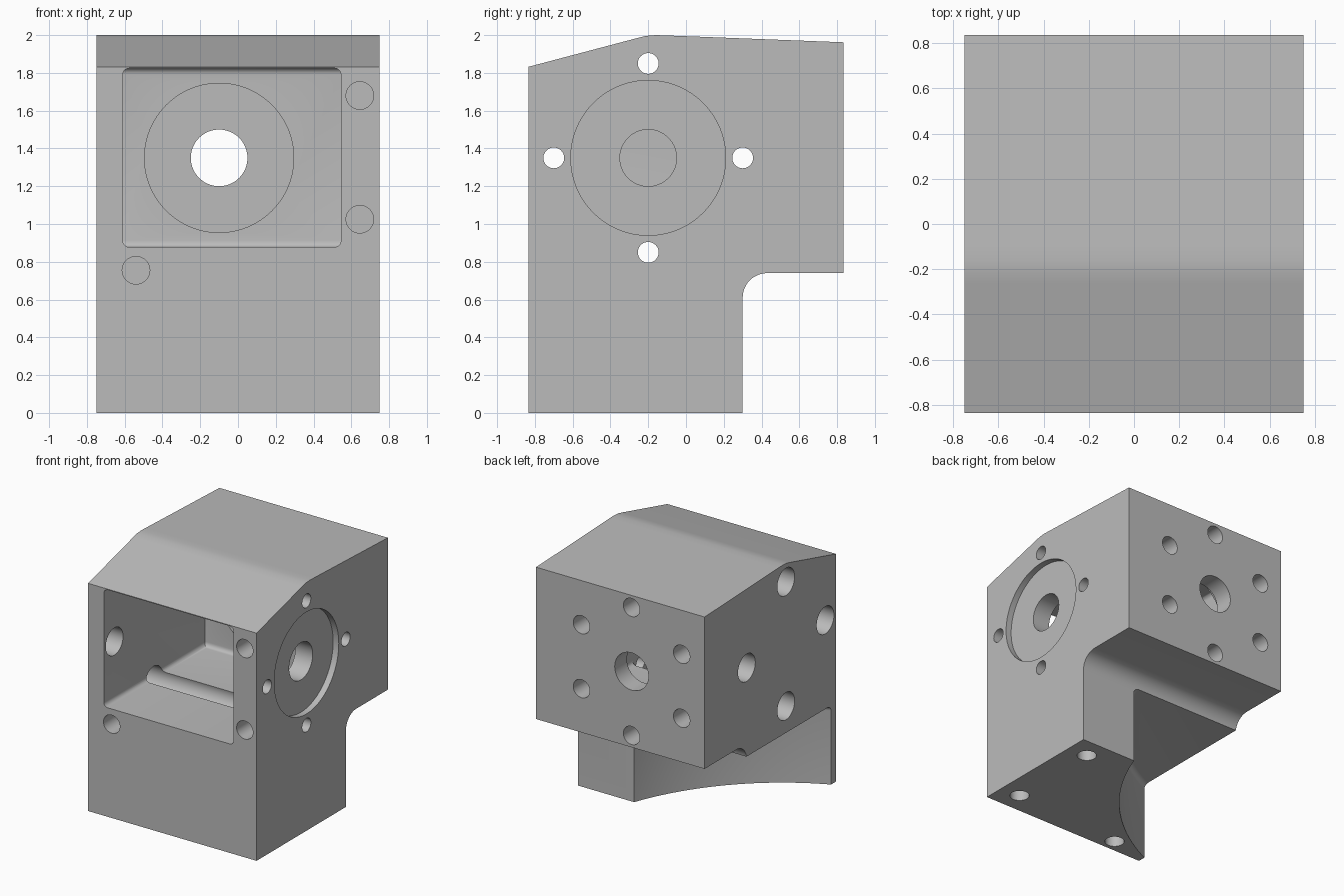
import bpy, bmesh, math
from mathutils import Matrix, Vector

old = bpy.data.objects.get("Cube")
if old:
    bpy.data.objects.remove(old)

grey = bpy.data.materials.new("plain_grey")
grey.use_nodes = True
colour = (0.5, 0.5, 0.5, 1)
grey.diffuse_color = colour
grey.node_tree.nodes["Principled BSDF"].inputs["Base Color"].default_value = colour


def make_object(name, bm):
    bmesh.ops.recalc_face_normals(bm, faces=bm.faces)
    mesh = bpy.data.meshes.new(name)
    bm.to_mesh(mesh)
    bm.free()
    obj = bpy.data.objects.new(name, mesh)
    bpy.context.collection.objects.link(obj)
    mesh.materials.append(grey)
    return obj


def cut(body, bm):
    """Subtract a closed shape from the body and discard the cutter."""
    cutter = make_object("cutter", bm)
    cutter.hide_render = True
    mod = body.modifiers.new("cut", 'BOOLEAN')
    mod.operation = 'DIFFERENCE'
    mod.solver = 'EXACT'
    mod.object = cutter
    bpy.context.view_layer.objects.active = body
    bpy.ops.object.modifier_apply(modifier=mod.name)
    bpy.data.objects.remove(cutter)


def rod(start, end, radius, sides=48):
    """Closed cylinder between two points."""
    a, b = Vector(start), Vector(end)
    axis = b - a
    bm = bmesh.new()
    turn = axis.to_track_quat('Z', 'Y').to_matrix().to_4x4()
    bmesh.ops.create_cone(bm, cap_ends=True, segments=sides, radius1=radius, radius2=radius,
                          depth=axis.length, matrix=Matrix.Translation((a + b) / 2) @ turn)
    return bm


# Main dimensions
HALF_X, FRONT, BACK = 0.75, -0.835, 0.835
STEP_Y, STEP_Z, FILLET = 0.3, 0.74, 0.13
CX, CY, CZ = -0.1, -0.2, 1.35          # bore axes
BOLT_R, PIN_R = 0.073, 0.055

# Body: side profile with a filleted step and softly rounded roof ridge
profile = [(FRONT, 0), (STEP_Y, 0)]
for i in range(13):
    t = math.pi - i * math.pi / 24
    profile.append((STEP_Y + FILLET + FILLET * math.cos(t), STEP_Z - FILLET + FILLET * math.sin(t)))
profile += [(BACK, STEP_Z), (BACK, 1.962), (-0.1, 1.998), (-0.16, 2.0),
            (-0.21, 1.996), (-0.26, 1.984), (FRONT, 1.832)]
bm = bmesh.new()
face = bm.faces.new([bm.verts.new((-HALF_X, y, z)) for y, z in profile])
side = bmesh.ops.extrude_face_region(bm, geom=[face])["geom"]
bmesh.ops.translate(bm, vec=(2 * HALF_X, 0, 0), verts=[v for v in side if isinstance(v, bmesh.types.BMVert)])
body = make_object("machined_housing", bm)

# Curved pocket below the overhang, with a small fillet under its ceiling
bm = rod((-1.53, 0.96, -0.2), (-1.53, 0.96, 0.635), 1.9, 192)
rim = [e for e in bm.edges if all(v.co.z > 0.6 for v in e.verts)]
bmesh.ops.bevel(bm, geom=rim, offset=0.04, segments=5, profile=0.5, affect='EDGES')
cut(body, bm)

# Front cavity with rounded long edges and rounded floor and ceiling at the back
bm = bmesh.new()
low, high = Vector((-0.61, -1.0, 0.877)), Vector((0.545, 0.45, 1.825))
bmesh.ops.create_cube(bm, size=1, matrix=Matrix.Translation((low + high) / 2)
                      @ Matrix.Diagonal((*(high - low), 1)))
soft = []
for e in bm.edges:
    d = e.verts[0].co - e.verts[1].co
    if abs(d.y) > 0.1 or (abs(d.x) > 0.1 and e.verts[0].co.y > 0):
        soft.append(e)
bmesh.ops.bevel(bm, geom=soft, offset=0.035, segments=5, profile=0.5, affect='EDGES')
cut(body, bm)

# Bearing seat and bore through the back wall
cut(body, rod((CX, 0.35, CZ), (CX, 0.68, CZ), 0.395, 96))
cut(body, rod((CX, 0.35, CZ), (CX, 1, CZ), 0.15, 64))

# Shallow round recess and bore in the side wall
cut(body, rod((0.70, CY, CZ), (1, CY, CZ), 0.41, 96))
cut(body, rod((0.4, CY, CZ), (1, CY, CZ), 0.15, 64))

# Four cross holes: wide on one side, narrow on the other
for i in range(4):
    a = i * math.pi / 2
    y, z = CY + 0.5 * math.cos(a), CZ + 0.5 * math.sin(a)
    cut(body, rod((-1, y, z), (0.545, y, z), 0.11))
    cut(body, rod((0.4, y, z), (1, y, z), PIN_R))

# Ring of six blind holes in the back
for i in range(6):
    a = math.pi / 6 + i * math.pi / 3
    x, z = CX + 0.515 * math.cos(a), CZ + 0.515 * math.sin(a)
    cut(body, rod((x, 0.58, z), (x, 1, z), BOLT_R))

# Blind holes in the front and the base
for x, z in [(0.645, 1.68), (0.645, 1.025), (-0.54, 0.755)]:
    cut(body, rod((x, -1, z), (x, -0.58, z), BOLT_R))
for x, y in [(0.575, -0.66), (0.575, 0.13), (-0.42, -0.73)]:
    cut(body, rod((x, y, -0.2), (x, y, 0.25), BOLT_R))

# Smooth curved walls, crisp machined edges
bpy.ops.object.select_all(action='DESELECT')
body.select_set(True)
bpy.context.view_layer.objects.active = body
bpy.ops.object.shade_smooth_by_angle(angle=math.radians(25))
